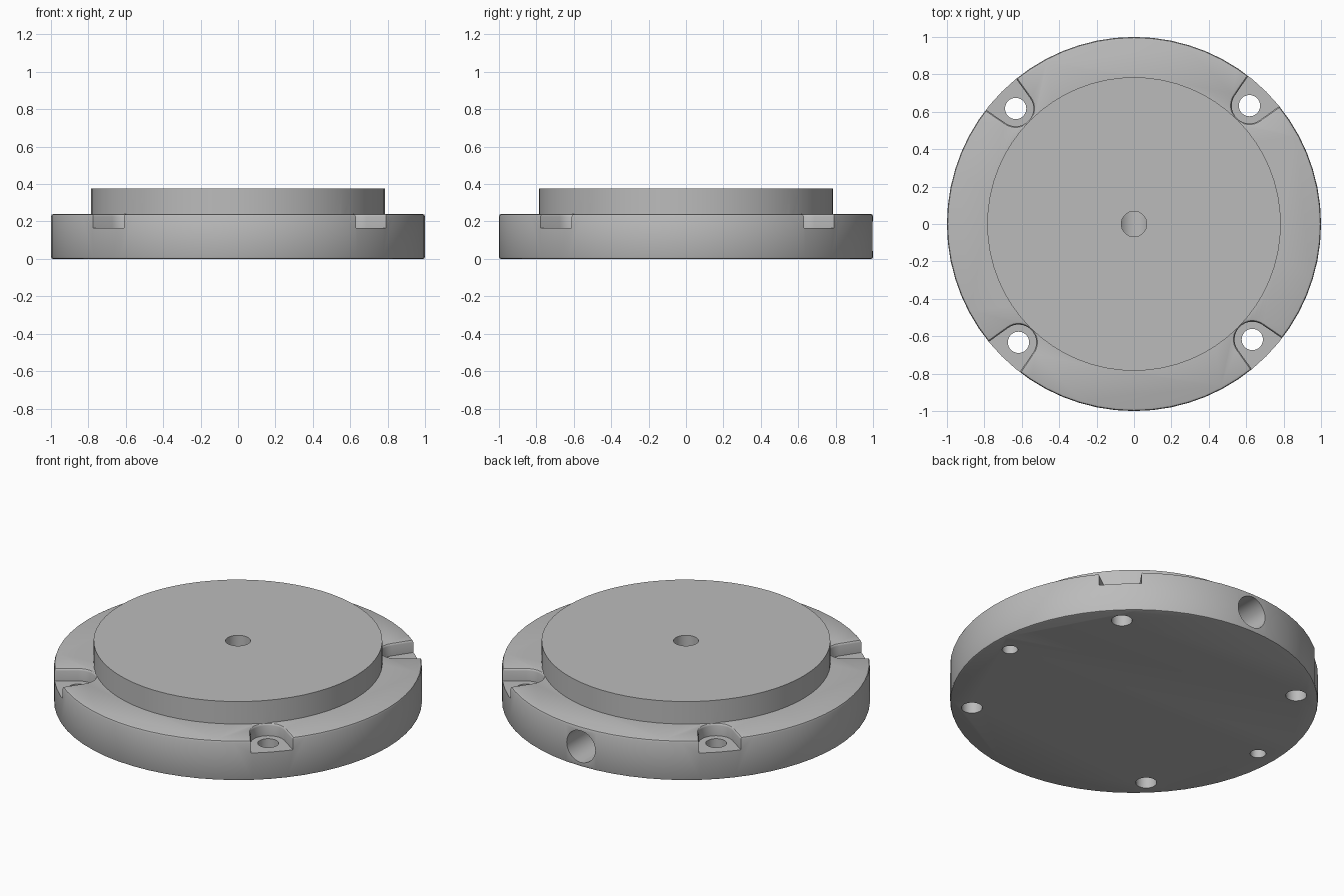
import bpy
import bmesh
import math
from mathutils import Matrix, Vector

cube = bpy.data.objects.get("Cube")
if cube:
    bpy.data.objects.remove(cube, do_unlink=True)

grey = bpy.data.materials.new("matte_grey")
grey.use_nodes = True
colour = (0.5, 0.5, 0.5, 1)
grey.diffuse_color = colour
grey.node_tree.nodes["Principled BSDF"].inputs["Base Color"].default_value = colour


def loft(name, rings, matrix=Matrix()):
    """Closed solid through a stack of equal-length point rings."""
    bm = bmesh.new()
    loops = [[bm.verts.new(matrix @ Vector(p)) for p in ring] for ring in rings]
    n = len(loops[0])
    for low, high in zip(loops, loops[1:]):
        for i in range(n):
            j = (i + 1) % n
            bm.faces.new((low[i], low[j], high[j], high[i]))
    bm.faces.new(loops[0][::-1])
    bm.faces.new(loops[-1])
    bmesh.ops.recalc_face_normals(bm, faces=bm.faces)
    mesh = bpy.data.meshes.new(name)
    bm.to_mesh(mesh)
    bm.free()
    mesh.materials.append(grey)
    obj = bpy.data.objects.new(name, mesh)
    bpy.context.collection.objects.link(obj)
    return obj


def turned(name, profile, sides, matrix=Matrix()):
    """Solid of revolution from (radius, height) pairs."""
    rings = []
    for r, z in profile:
        angles = [math.tau * i / sides for i in range(sides)]
        rings.append([(r * math.cos(a), r * math.sin(a), z) for a in angles])
    return loft(name, rings, matrix)


def notch_ring(offset, z):
    """Round-ended slot outline that flares out past the rim."""
    r = 0.095 + offset
    flare = math.radians(10)
    pts = []
    for i in range(17):
        a = math.pi / 2 + flare + (math.pi - 2 * flare) * i / 16
        pts.append((BOLT_R + r * math.cos(a), r * math.sin(a), z))
    x, y, _ = pts[0]
    end = y + (1.2 - x) * math.tan(flare)
    return pts + [(1.2, -end, z), (1.2, end, z)]


def combine(target, tool, operation):
    mod = target.modifiers.new(operation.lower(), 'BOOLEAN')
    mod.operation = operation
    mod.solver = 'EXACT'
    mod.object = tool
    bpy.context.view_layer.objects.active = target
    bpy.ops.object.modifier_apply(modifier=mod.name)
    bpy.data.objects.remove(tool, do_unlink=True)


BOLT_R = 0.884
TOP = 0.24

# Flange with softly rounded rims
base = turned("mounting_base", [
    (0.99, 0), (0.997, 0.003), (1, 0.01),
    (1, TOP - 0.014), (0.996, TOP - 0.004), (0.986, TOP)], 64)

# Bolt notches, rounded along their upper lip
corners = [Matrix.Rotation(math.radians(45.7 + 90 * k), 4, 'Z') for k in range(4)]
lip = [(0, 0.165), (0, 0.226), (0.002, 0.232), (0.006, 0.237),
       (0.016, 0.2405), (0.016, 0.3)]
for spin in corners:
    combine(base, loft("notch_cutter", [notch_ring(o, z) for o, z in lip], spin),
            'DIFFERENCE')

# Raised disc
combine(base, turned("raised_disc", [(0.785, 0.1), (0.785, 0.375)], 64), 'UNION')

# Bolt holes through the notches
for spin in corners:
    place = spin @ Matrix.Translation((BOLT_R, 0, 0))
    combine(base, turned("bolt_cutter", [(0.057, -0.1), (0.057, 0.5)], 24, place),
            'DIFFERENCE')

# Blind pin holes underneath
for side in (-1, 1):
    place = Matrix.Translation((side * 0.88, 0, 0))
    combine(base, turned("pin_cutter", [(0.043, -0.1), (0.043, 0.15)], 24, place),
            'DIFFERENCE')

# Channel from the back rim, meeting the centre bore
along_y = Matrix.Translation((0, 0, 0.121)) @ Matrix.Rotation(-math.pi / 2, 4, 'X')
combine(base, turned("channel_cutter", [(0.095, -0.075), (0.095, 1.2)], 32, along_y),
        'DIFFERENCE')
combine(base, turned("bore_cutter", [(0.068, 0.12), (0.068, 0.5)], 32), 'DIFFERENCE')

# Smooth curved walls, crisp edges
bpy.ops.object.select_all(action='DESELECT')
base.select_set(True)
bpy.context.view_layer.objects.active = base
bpy.ops.object.shade_smooth_by_angle(angle=math.radians(30))
